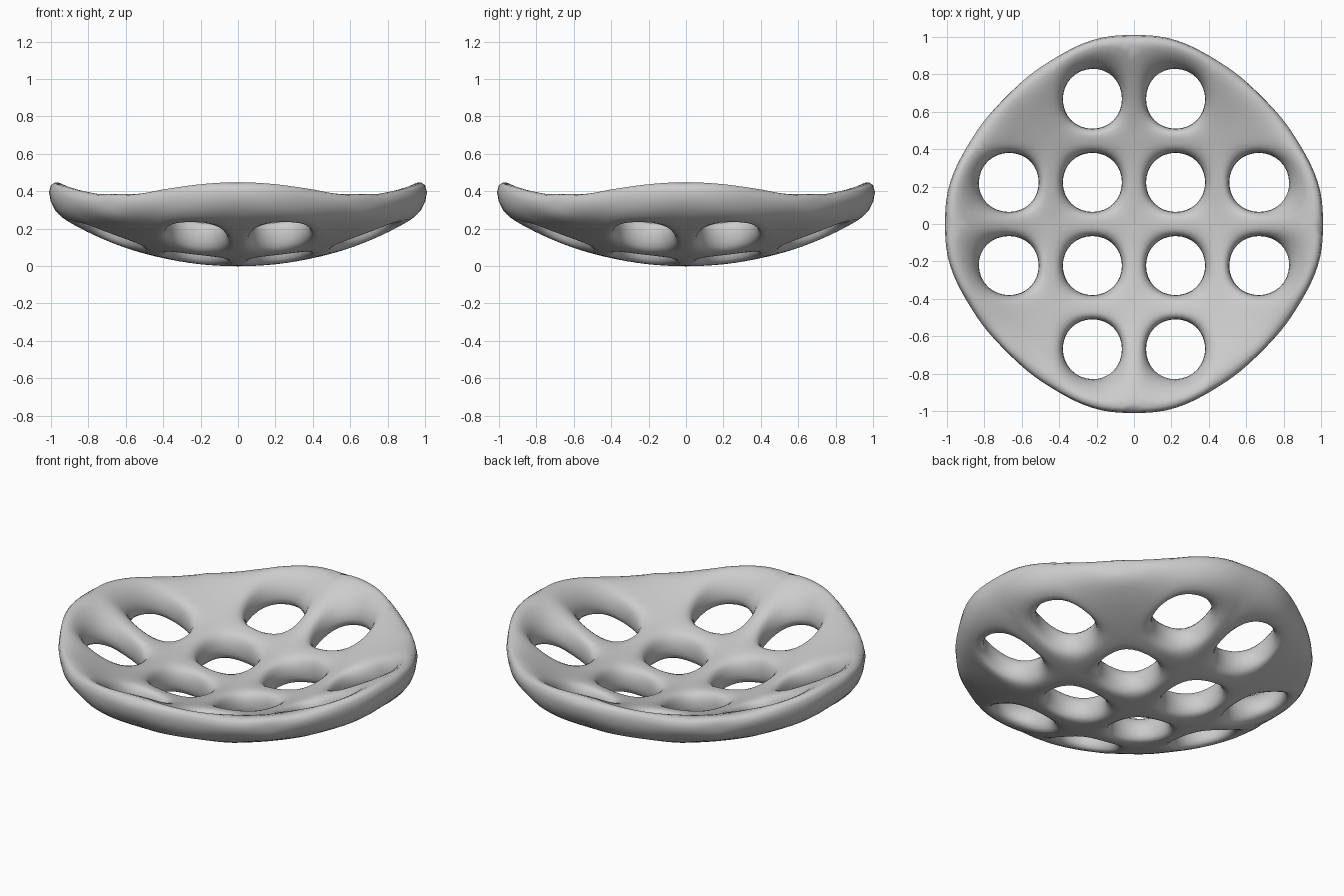
import bpy, bmesh, math

cube = bpy.data.objects.get("Cube")
if cube:
    bpy.data.objects.remove(cube, do_unlink=True)

STEP = 0.2225        # half the spacing of the holes
HOLE = 0.172         # control radius of each hole
THICK = 0.165
# Rounded outline from the middle of a side to the diagonal
OUTLINE = [(1.02, 0), (0.995, 0.22), (0.885, 0.43), (0.79, 0.57), (0.675, 0.675)]
RIM_TOP = [0.52, 0.495, 0.45, 0.415, 0.4]


def bowl(x, y):
    return 0.27 * (x * x + y * y) - 0.005


def grid_point(i, j, top):
    """Position of a lattice point on the upper or lower skin."""
    big, small = max(abs(i), abs(j)), min(abs(i), abs(j))
    if big == 4:                                   # rim
        u, v = OUTLINE[small]
        x, y = (u, v) if abs(i) >= abs(j) else (v, u)
        x, y = math.copysign(x, i), math.copysign(y, j)
        if top:
            return x * 1.01, y * 1.01, RIM_TOP[small]
        return x * 1.01, y * 1.01, bowl(x, y) + 0.015
    x, y = i * STEP, j * STEP
    if big == small == 3:                          # solid corner cells
        x, y = x * 0.84, y * 0.84
    return x, y, bowl(x, y) + THICK * top


bm = bmesh.new()
RING = [(1, 0), (1, 1), (0, 1), (-1, 1), (-1, 0), (-1, -1), (0, -1), (1, -1)]
cells = [(i, j) for i in (-3, -1, 1, 3) for j in (-3, -1, 1, 3)]
walls, lattice = {}, {}

# Upper and lower skins, cell by cell
for top in (0, 1):
    def vert(i, j):
        key = (i, j, top)
        if key not in lattice:
            lattice[key] = bm.verts.new(grid_point(i, j, top))
        return lattice[key]

    for ci, cj in cells:
        outer = [vert(ci + a, cj + b) for a, b in RING]
        if abs(ci) == abs(cj) == 3:
            mid = vert(ci, cj)
            for k in (0, 2, 4, 6):
                bm.faces.new((mid, outer[k], outer[k + 1], outer[(k + 2) % 8]))
            continue
        inner = []
        for k in range(8):
            x = ci * STEP + HOLE * math.cos(k * math.pi / 4)
            y = cj * STEP + HOLE * math.sin(k * math.pi / 4)
            inner.append(bm.verts.new((x, y, bowl(x, y) + THICK * top)))
        walls[ci, cj, top] = inner
        for k in range(8):
            n = (k + 1) % 8
            bm.faces.new((inner[k], outer[k], outer[n], inner[n]))

# Hole walls
for ci, cj in cells:
    if (ci, cj, 0) in walls:
        low, high = walls[ci, cj, 0], walls[ci, cj, 1]
        for k in range(8):
            n = (k + 1) % 8
            bm.faces.new((low[k], low[n], high[n], high[k]))

# Outer rim wall
edge = [(4, k) for k in range(-4, 4)] + [(-k, 4) for k in range(-4, 4)]
edge += [(-i, -j) for i, j in edge]
for a, b in zip(edge, edge[1:] + edge[:1]):
    bm.faces.new((lattice[(*a, 0)], lattice[(*b, 0)], lattice[(*b, 1)], lattice[(*a, 1)]))

bmesh.ops.recalc_face_normals(bm, faces=bm.faces)
for f in bm.faces:
    f.smooth = True
mesh = bpy.data.meshes.new("perforated_dish")
bm.to_mesh(mesh)
bm.free()

dish = bpy.data.objects.new("perforated_dish", mesh)
bpy.context.collection.objects.link(dish)
sub = dish.modifiers.new("rounding", 'SUBSURF')
sub.levels = sub.render_levels = 2

grey = bpy.data.materials.new("light_grey")
grey.use_nodes = True
colour = (0.6, 0.6, 0.6, 1)
grey.diffuse_color = colour
grey.node_tree.nodes["Principled BSDF"].inputs["Base Color"].default_value = colour
mesh.materials.append(grey)
